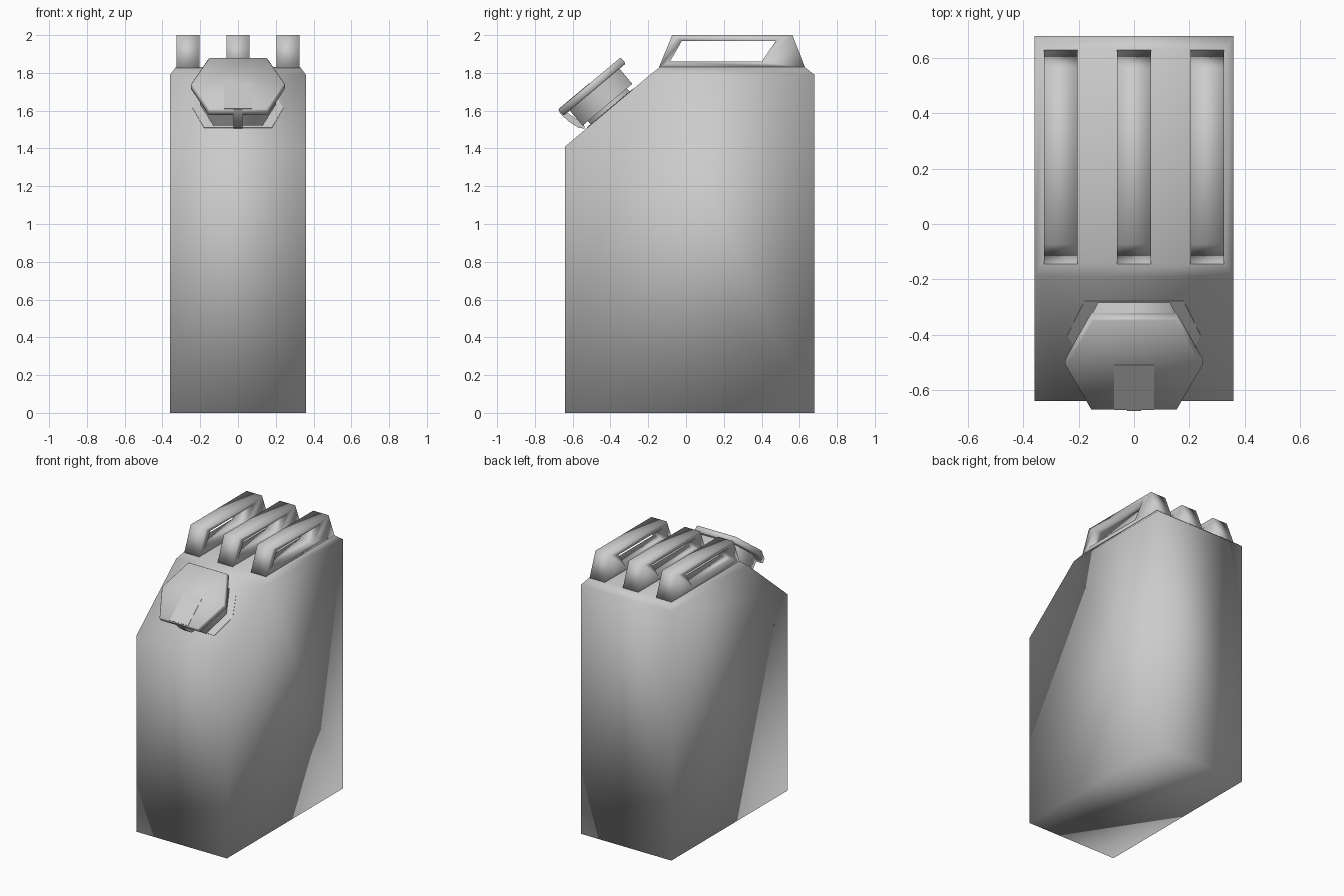
import bpy
import math
from mathutils import Matrix, Vector

if "Cube" in bpy.data.objects:
    bpy.data.objects.remove(bpy.data.objects["Cube"])


def make(name, verts, faces, matrix=None, sharp_angle=None):
    mesh = bpy.data.meshes.new(name)
    if matrix:
        verts = [matrix @ Vector(v) for v in verts]
    mesh.from_pydata(verts, [], faces)
    ob = bpy.data.objects.new(name, mesh)
    bpy.context.collection.objects.link(ob)
    bpy.ops.object.select_all(action='DESELECT')
    ob.select_set(True)
    bpy.context.view_layer.objects.active = ob
    # consistent outward normals
    bpy.ops.object.mode_set(mode='EDIT')
    bpy.ops.mesh.select_all(action='SELECT')
    bpy.ops.mesh.normals_make_consistent(inside=False)
    bpy.ops.object.mode_set(mode='OBJECT')
    if sharp_angle is None:
        bpy.ops.object.shade_smooth()
    else:
        bpy.ops.object.shade_smooth_by_angle(angle=math.radians(sharp_angle))
    return ob


def loft(name, rings, **kw):
    n = len(rings[0])
    verts = [v for r in rings for v in r]
    faces = [(k * n + i, k * n + (i + 1) % n, (k + 1) * n + (i + 1) % n, (k + 1) * n + i)
             for k in range(len(rings) - 1) for i in range(n)]
    faces += [tuple(range(n))[::-1], tuple(range(len(verts) - n, len(verts)))]
    return make(name, verts, faces, **kw)


def prism(name, profile, x0, x1, **kw):
    return loft(name, [[(x, y, z) for y, z in profile] for x in (x0, x1)], **kw)


def hexagon(flat, point, half, z):
    return [(flat, -half, z), (point, 0, z), (flat, half, z),
            (-flat, half, z), (-point, 0, z), (-flat, -half, z)]


# can body: sloped shoulder at the front, chamfered rim round the top
W, T = 0.36, 0.33
side = [(-0.64, 0), (0.68, 0), (0.68, 1.79), (-0.19, 1.79), (-0.64, 1.41)]
body = [(x, y, z) for x in (-W, W) for y, z in side]
body += [(-T, -0.14, 1.83), (-T, 0.63, 1.83), (T, 0.63, 1.83), (T, -0.14, 1.83)]
make("can_body", body, [
    (0, 1, 2, 3, 4), (5, 6, 7, 8, 9), (0, 1, 6, 5), (1, 2, 7, 6), (0, 4, 9, 5),
    (4, 3, 8, 9), (3, 10, 13, 8), (3, 2, 11, 10), (2, 7, 12, 11), (7, 8, 13, 12),
    (10, 11, 12, 13)])

# three carrying handles, each a frame around a slanted hole
outer = [(-0.145, 1.825), (-0.073, 2.0), (0.563, 2.0), (0.632, 1.825)]
inner = [(-0.085, 1.86), (-0.022, 1.97), (0.476, 1.97), (0.40, 1.86)]
for label, cx in (("left", -0.265), ("middle", 0), ("right", 0.265)):
    v = [(cx + s * 0.061, y, z) for s in (-1, 1) for y, z in outer + inner]
    f = []
    for i in range(4):
        j = (i + 1) % 4
        f += [(i, j, j + 4, i + 4), (i + 8, j + 8, j + 12, i + 12),
              (i, j, j + 8, i + 8), (i + 4, j + 4, j + 12, i + 12)]
    make(f"{label}_handle", v, f)

# spout frame: local z points out of the sloped shoulder
tilt = Matrix.Translation((0, -0.40, 1.612)) @ Matrix.Rotation(math.radians(40), 4, 'X')

# thin collar on the shoulder
loft("spout_collar", [hexagon(0.18, 0.24, 0.16, -0.01), hexagon(0.18, 0.24, 0.16, 0.003),
                      hexagon(0.16, 0.215, 0.14, 0.004)], matrix=tilt, sharp_angle=30)

# neck with a narrower foot
loft("spout_neck", [hexagon(0.10, 0.16, 0.135, -0.02), hexagon(0.10, 0.16, 0.135, 0.025),
                    hexagon(0.13, 0.20, 0.172, 0.025), hexagon(0.13, 0.20, 0.172, 0.135)],
     matrix=tilt, sharp_angle=70)

# six-sided cap
loft("spout_cap", [hexagon(0.15, 0.243, 0.21, 0.13), hexagon(0.155, 0.25, 0.215, 0.136),
                   hexagon(0.155, 0.25, 0.215, 0.164), hexagon(0.15, 0.243, 0.21, 0.172)],
     matrix=tilt)

# latch plate on the cap and its hook curling down in front of the neck
prism("latch_plate", [(0.0, 0.165), (0.0, 0.174), (-0.21, 0.174), (-0.21, 0.165)],
      -0.073, 0.073, matrix=tilt, sharp_angle=30)
prism("latch_hook", [(-0.20, 0.173), (-0.216, 0.172), (-0.221, 0.15), (-0.214, 0.09),
                     (-0.196, 0.03), (-0.172, 0.005), (-0.16, 0.03), (-0.18, 0.09)],
      -0.025, 0.025, matrix=tilt, sharp_angle=40)
